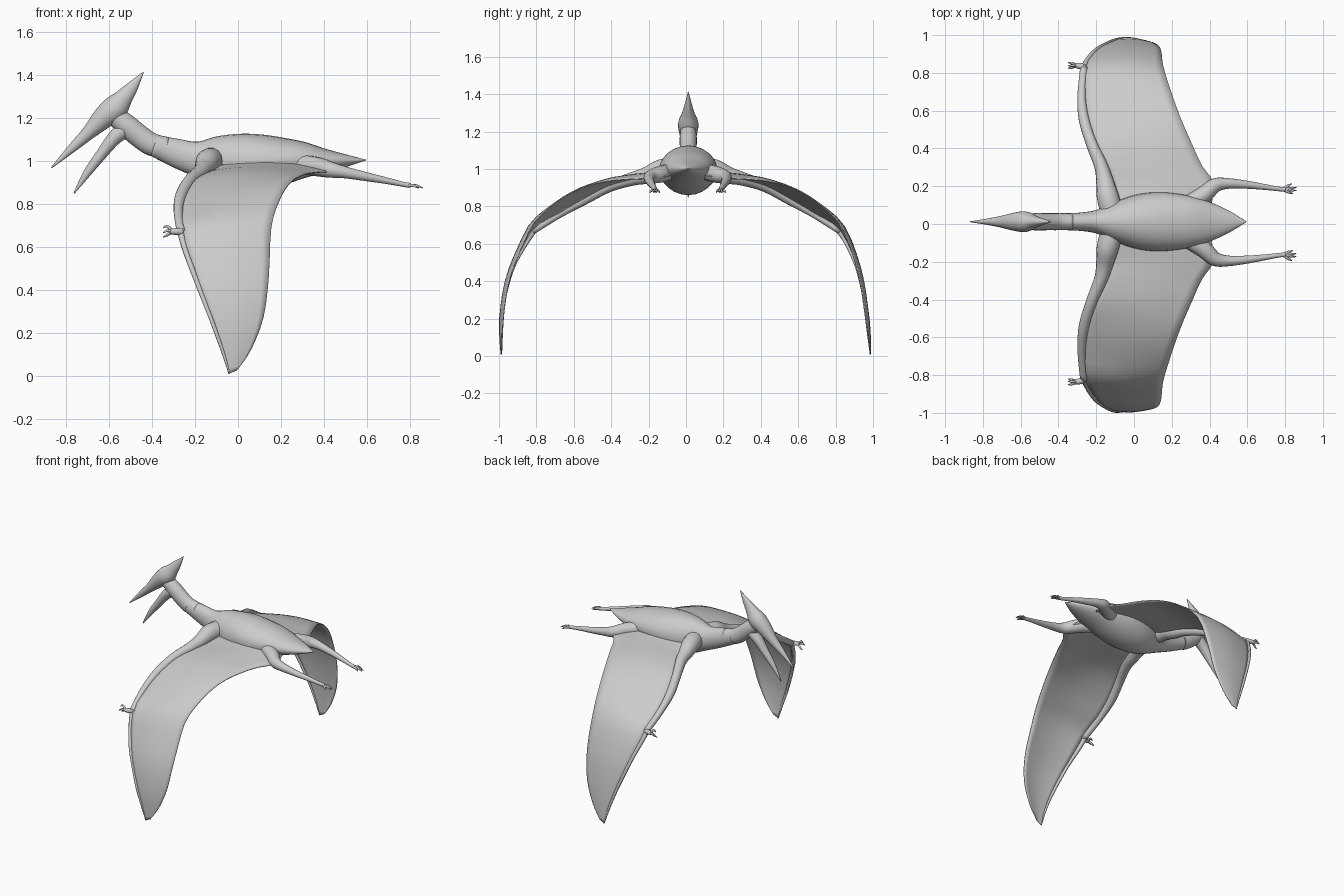
import bpy, bmesh, math
from mathutils import Vector

if "Cube" in bpy.data.objects:
    bpy.data.objects.remove(bpy.data.objects["Cube"])

CY = 0.012  # body centre line


def spline(rows, steps):
    """Catmull-Rom interpolation of equal-length tuples."""
    out = []
    for i in range(len(rows) - 1):
        p0, p1 = rows[max(i - 1, 0)], rows[i]
        p2, p3 = rows[i + 1], rows[min(i + 2, len(rows) - 1)]
        for k in range(steps):
            t = k / steps
            out.append(tuple(
                0.5 * (2 * b + (c - a) * t + (2 * a - 5 * b + 4 * c - d) * t * t
                       + (3 * b - a - 3 * c + d) * t ** 3)
                for a, b, c, d in zip(p0, p1, p2, p3)))
    return out + [tuple(rows[-1])]


def finish(name, bm):
    bmesh.ops.recalc_face_normals(bm, faces=bm.faces[:])
    me = bpy.data.meshes.new(name)
    bm.to_mesh(me)
    bm.free()
    for p in me.polygons:
        p.use_smooth = True
    ob = bpy.data.objects.new(name, me)
    bpy.context.collection.objects.link(ob)
    return ob


def loft(name, rows, n=16, steps=4):
    """Elliptical tube through rows of (x, y, z, half width, half height)."""
    rows = spline(rows, steps)
    pts = [Vector(r[:3]) for r in rows]
    bm = bmesh.new()
    rings = []
    for i, r in enumerate(rows):
        t = (pts[min(i + 1, len(pts) - 1)] - pts[max(i - 1, 0)]).normalized()
        side = t.cross(Vector((0, 0, 1))).normalized()
        up = side.cross(t)
        w, h = max(r[3], 0.001), max(r[4], 0.001)
        rings.append([bm.verts.new(pts[i] + side * w * math.cos(a) + up * h * math.sin(a))
                      for a in (2 * math.pi * k / n for k in range(n))])
    for a, b in zip(rings, rings[1:]):
        for k in range(n):
            bm.faces.new((a[k], a[(k + 1) % n], b[(k + 1) % n], b[k]))
    bm.faces.new(rings[0])
    bm.faces.new(rings[-1])
    return finish(name, bm)


def place(s, x, y, z):
    """Put a point on side s; the far wing bows out slightly more."""
    if s < 0 and z < 0.6:
        y += 0.02 * math.sin(math.pi * max(z, 0) / 0.6)
    return (x, s * y + CY * max(0, 1 - y), z)


def limb(name, s, rows, n=12, steps=4):
    """Round tube from rows of (x, y, z, radius)."""
    return loft(name, [place(s, *r[:3]) + (r[3], r[3]) for r in rows], n, steps)


# Torso with tapering tail: x, z centre, half width, half height
torso = [(-.39, 1.07, .045, .05), (-.3, 1.04, .047, .065), (-.2, 1.01, .062, .08),
         (-.1, 1.0, .105, .115), (0, .993, .14, .132), (.1, .994, .155, .129),
         (.2, .998, .152, .112), (.3, 1.003, .135, .087), (.4, 1.0, .105, .057),
         (.5, 1.0, .06, .03), (.595, 1.003, .002, .002)]
loft("torso", [(x, CY, z, w, h) for x, z, w, h in torso], 24)

# Neck
neck = [(-.33, 1.06, .043, .05), (-.40, 1.075, .045, .053), (-.46, 1.115, .045, .053),
        (-.52, 1.165, .046, .052), (-.575, 1.21, .04, .045)]
loft("neck", [(x, CY, z, w, h) for x, z, w, h in neck], 20)

# Skull: upper beak running back into the crest
skull = [(-.868, .967, .002, .003), (-.77, 1.06, .018, .021), (-.70, 1.125, .032, .032),
         (-.625, 1.20, .05, .052), (-.572, 1.245, .054, .06), (-.53, 1.295, .034, .042),
         (-.49, 1.345, .019, .027), (-.44, 1.412, .002, .002)]
loft("skull_and_crest", [(x, CY, z, w, h) for x, z, w, h in skull], 20)

# Lower jaw
jaw = [(-.763, .848, .002, .003), (-.70, .945, .016, .019), (-.635, 1.03, .027, .026),
       (-.58, 1.10, .036, .033), (-.53, 1.145, .04, .04)]
loft("lower_jaw", [(x, CY, z, w, h) for x, z, w, h in jaw], 16)

# Arm and wing finger: x, y, z, radius
arm = [(-.12, .06, 1.0, .06), (-.14, .14, .995, .058), (-.155, .22, .965, .046),
       (-.175, .3, .945, .036), (-.225, .42, .905, .03), (-.265, .55, .835, .028),
       (-.277, .68, .76, .022), (-.265, .825, .668, .02)]
finger = [(-.268, .81, .68, .018), (-.25, .86, .60, .014), (-.20, .92, .46, .012),
          (-.12, .965, .25, .010), (-.07, .98, .11, .008), (-.04, .986, .008, .004)]

# Membrane ribs: leading point, then trailing point
ribs = [(-.12, .10, .975, .41, .09, .965), (-.13, .2, .955, .42, .21, .95),
        (-.165, .3, .94, .36, .3, .945), (-.225, .42, .905, .305, .42, .935),
        (-.265, .55, .835, .245, .56, .90), (-.277, .68, .76, .195, .7, .82),
        (-.265, .825, .668, .155, .83, .69), (-.20, .92, .46, .143, .915, .46),
        (-.12, .965, .25, .118, .95, .27), (-.07, .98, .11, .06, .97, .12),
        (-.04, .986, .01, -.005, .983, .025)]


def membrane(name, s, chord=10):
    bm = bmesh.new()
    grid = []
    for r in spline(ribs, 3):
        lead, trail = Vector(r[:3]), Vector(r[3:])
        line = []
        for k in range(chord + 1):
            t = k / chord
            p = lead.lerp(trail, t)
            out = Vector((0, p.y, p.z - 0.1)).normalized()
            billow = 0.05 * (trail - lead).length
            p += out * billow * math.sin(math.pi * t)
            line.append(bm.verts.new(place(s, *p)))
        grid.append(line)
    for a, b in zip(grid, grid[1:]):
        for k in range(chord):
            bm.faces.new((a[k], a[k + 1], b[k + 1], b[k]))
    ob = finish(name, bm)
    mod = ob.modifiers.new("thickness", 'SOLIDIFY')
    mod.thickness = 0.006
    mod.offset = 0


leg = [(.28, .09, .985, .045), (.37, .145, .972, .045), (.43, .195, .958, .038),
       (.50, .205, .945, .028), (.60, .198, .925, .021), (.70, .185, .905, .015),
       (.77, .175, .89, .012), (.80, .173, .885, .012)]

for s, side in ((1, "left"), (-1, "right")):
    limb("arm_" + side, s, arm, 14)
    limb("wing_finger_" + side, s, finger, 8)
    membrane("wing_membrane_" + side, s)
    limb("leg_" + side, s, leg, 14)

    # Hand with three short claws
    limb("hand_" + side, s, [(-.26, .825, .67, .018), (-.29, .835, .67, .016),
                             (-.315, .838, .672, .013)], 8)
    for i, (dy, dz) in enumerate(((-.012, -.02), (.012, .0), (-.002, .022))):
        limb(f"hand_claw_{side}_{i}", s,
             [(-.305, .838, .672, .008), (-.33, .838 + dy, .674 + dz, .007),
              (-.349, .838 + dy * 1.2, .664 + dz, .002)], 6, 3)

    # Foot with four splayed toes
    for i, (dy, length) in enumerate(((-.022, .04), (-.006, .06), (.01, .06), (.03, .035))):
        limb(f"toe_{side}_{i}", s,
             [(.79, .173, .885, .009), (.80 + length * .5, .173 + dy * .7, .884, .007),
              (.80 + length, .173 + dy, .873, .002)], 6, 3)

    # Eye
    bm = bmesh.new()
    bmesh.ops.create_uvsphere(bm, u_segments=12, v_segments=8, radius=0.012)
    eye = finish("eye_" + side, bm)
    eye.location = (-.588, CY + s * .048, 1.228)
    eye.scale = (1.2, .6, 1)
